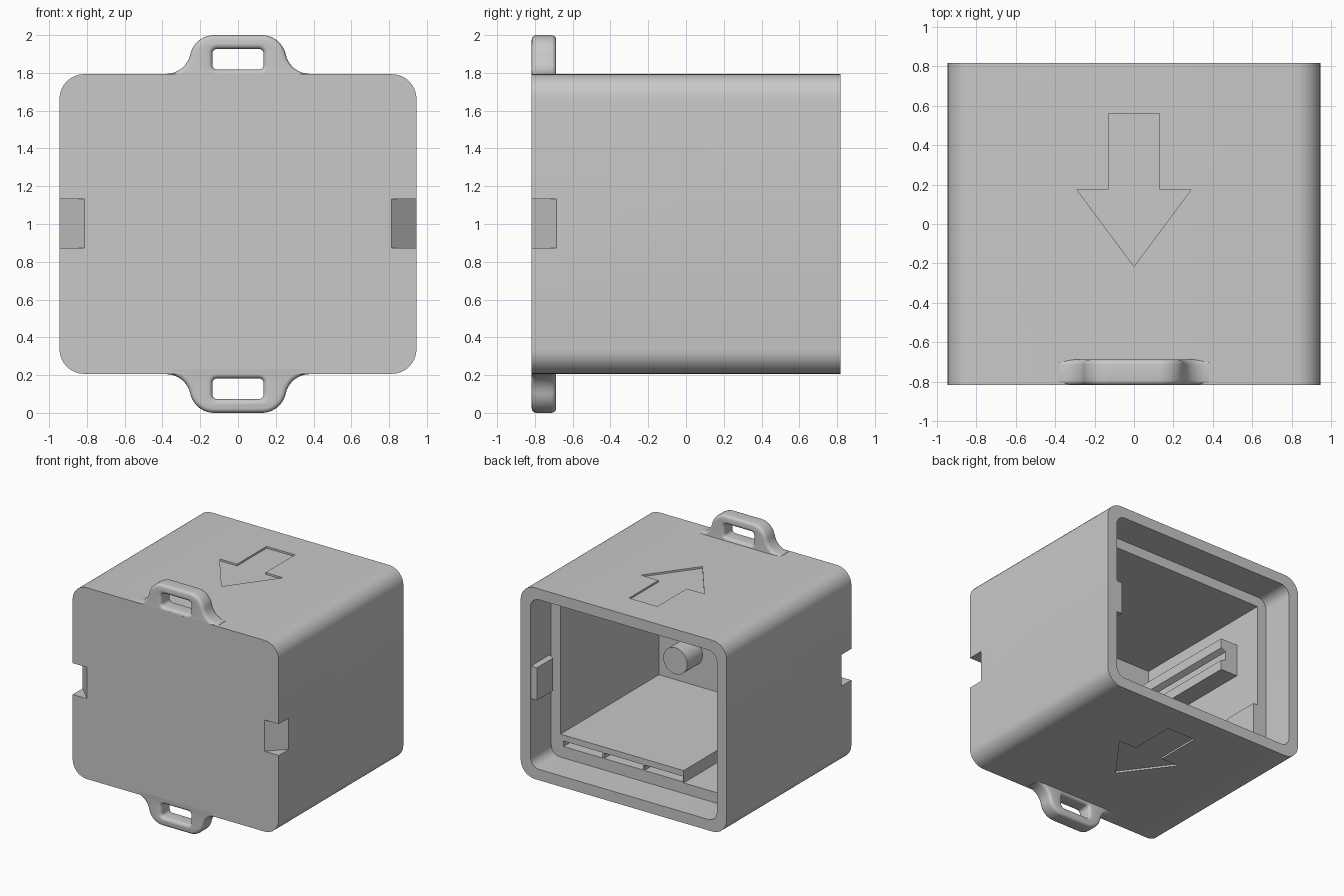
import bpy, bmesh
from math import sin, cos, pi, radians
from mathutils import Matrix

default = bpy.data.objects.get("Cube")
if default:
    bpy.data.objects.remove(default, do_unlink=True)

grey = bpy.data.materials.new("plain grey")
grey.use_nodes = True
grey.diffuse_color = (0.58, 0.58, 0.58, 1)
grey.node_tree.nodes["Principled BSDF"].inputs["Base Color"].default_value = (0.58, 0.58, 0.58, 1)


def prism(name, points, low, high, axis="z"):
    """Extrude an outline: (x, y) along z, or (x, z) along y."""
    bm = bmesh.new()
    place = (lambda a, b, t: (a, b, t)) if axis == "z" else (lambda a, b, t: (a, t, b))
    face = bm.faces.new([bm.verts.new(place(a, b, low)) for a, b in points])
    moved = bmesh.ops.extrude_face_region(bm, geom=[face])["geom"]
    for v in moved:
        if isinstance(v, bmesh.types.BMVert):
            v.co["xyz".index(axis)] = high
    bmesh.ops.recalc_face_normals(bm, faces=bm.faces)
    mesh = bpy.data.meshes.new(name)
    bm.to_mesh(mesh)
    bm.free()
    ob = bpy.data.objects.new(name, mesh)
    bpy.context.collection.objects.link(ob)
    mesh.materials.append(grey)
    return ob


def box(name, x0, x1, y0, y1, z0, z1):
    return prism(name, [(x0, y0), (x1, y0), (x1, y1), (x0, y1)], z0, z1)


def arc(cx, cy, r, start, end, n=10):
    angles = [radians(start + (end - start) * i / n) for i in range(n + 1)]
    return [(cx + r * cos(a), cy + r * sin(a)) for a in angles]


def rounded(hx, hz, r, cz):
    pts = []
    for i, (sx, sz) in enumerate([(1, 1), (-1, 1), (-1, -1), (1, -1)]):
        pts += arc(sx * (hx - r), cz + sz * (hz - r), r, i * 90, i * 90 + 90, 8)
    return pts


def activate(ob):
    bpy.ops.object.select_all(action="DESELECT")
    ob.select_set(True)
    bpy.context.view_layer.objects.active = ob


def cut(ob, cutter):
    cutter.hide_render = True
    mod = ob.modifiers.new("cut", "BOOLEAN")
    mod.operation, mod.solver, mod.object = "DIFFERENCE", "EXACT", cutter
    activate(ob)
    bpy.ops.object.modifier_apply(modifier=mod.name)
    bpy.data.objects.remove(cutter, do_unlink=True)


def smooth(ob):
    activate(ob)
    bpy.ops.object.shade_smooth_by_angle(angle=radians(35))


MID, FRONT, BACK = 1.0, -0.817, 0.817
WALL_IN = -0.745   # inside of the front wall
STEP = 0.545       # where the rear recess meets the cavity

# Housing: rounded shell, stepped opening at the back
housing = prism("housing", rounded(0.945, 0.793, 0.13, MID), FRONT, BACK, "y")
cut(housing, prism("recess_cutter", rounded(0.855, 0.703, 0.08, MID), STEP, 0.95, "y"))
cut(housing, box("cavity_cutter", -0.77, 0.77, WALL_IN, 0.6, 0.385, 1.62))

# Engraved arrows above and below, pointing to the front
arrow = [(0.13, 0.56), (0.13, 0.175), (0.29, 0.175), (0, -0.215),
         (-0.29, 0.175), (-0.13, 0.175), (-0.13, 0.56)]
cut(housing, prism("top_arrow_cutter", arrow, 1.778, 1.9))
cut(housing, prism("bottom_arrow_cutter", arrow, 0.1, 0.222))

# Slanted notches in the front side edges
for s in (1, -1):
    wedge = [(s * 0.795, -0.835), (s * 0.965, -0.835), (s * 0.965, -0.665)]
    cut(housing, prism("notch_cutter", wedge, 0.873, 1.133))
smooth(housing)

# Tab inside the rear recess, on the left wall only
prism("left_tab", [(0.87, 0.81), (0.8, 0.81), (0.8, 0.6), (0.87, 0.56)], 0.86, 1.13)

# Raised floor with three slots
floor = box("raised_floor", -0.36, 0.78, -0.755, STEP, 0.375, 0.487)
for i in range(3):
    x = 0.74 - i * 0.37
    cut(floor, box("slot_cutter", x - 0.355, x, -0.7, 0.7, 0.392, 0.437))

# Locating pin on the inside of the front wall
bm = bmesh.new()
bmesh.ops.create_cone(bm, cap_ends=True, segments=40, radius1=0.11, radius2=0.11, depth=0.21,
                      matrix=Matrix.Translation((0.48, -0.65, 0.755)) @ Matrix.Rotation(pi / 2, 4, "X"))
mesh = bpy.data.meshes.new("locating_pin")
bm.to_mesh(mesh)
bm.free()
mesh.materials.append(grey)
pin = bpy.data.objects.new("locating_pin", mesh)
bpy.context.collection.objects.link(pin)
smooth(pin)

# Grooved rail and low ledge on the inner side wall
rail = [(-0.78, 1.12), (-0.615, 1.12), (-0.615, 1.2), (-0.66, 1.22),
        (-0.66, 1.29), (-0.615, 1.31), (-0.615, 1.39), (-0.78, 1.39)]
prism("side_rail", rail, -0.755, 0.3, "y")
box("side_ledge", -0.78, -0.73, 0.23, STEP, 0.375, 0.756)

# Strap loops, softly rounded, above and below
half = ([(0.4, 0.74)] + arc(0.38, 0.925, 0.13, 270, 192)
        + arc(0.126, 0.87, 0.13, 12, 90)[1:])
outer = half + [(-x, z) for x, z in reversed(half)]
hole = rounded(0.135, 0.055, 0.025, 0.872)
for name, turn in (("top_loop", 0), ("bottom_loop", pi)):
    curve = bpy.data.curves.new(name, "CURVE")
    curve.dimensions, curve.fill_mode = "2D", "BOTH"
    curve.extrude, curve.bevel_depth = 0.04, 0.025
    curve.bevel_resolution, curve.offset = 3, -0.025
    for pts in (outer, hole):
        spline = curve.splines.new("POLY")
        spline.points.add(len(pts) - 1)
        for p, (x, z) in zip(spline.points, pts):
            p.co = (x, z, 0, 1)
        spline.use_cyclic_u = True
    curve.materials.append(grey)
    loop = bpy.data.objects.new(name, curve)
    bpy.context.collection.objects.link(loop)
    loop.matrix_world = (Matrix.Translation((0, FRONT + 0.065, MID)) @ Matrix.Rotation(turn, 4, "Y")
                         @ Matrix.Rotation(pi / 2, 4, "X"))
    activate(loop)
    bpy.ops.object.convert(target="MESH")
    loop = bpy.context.object
    bm = bmesh.new()
    bm.from_mesh(loop.data)
    bmesh.ops.remove_doubles(bm, verts=bm.verts, dist=0.0005)
    bmesh.ops.recalc_face_normals(bm, faces=bm.faces)
    bm.to_mesh(loop.data)
    bm.free()
    smooth(loop)
